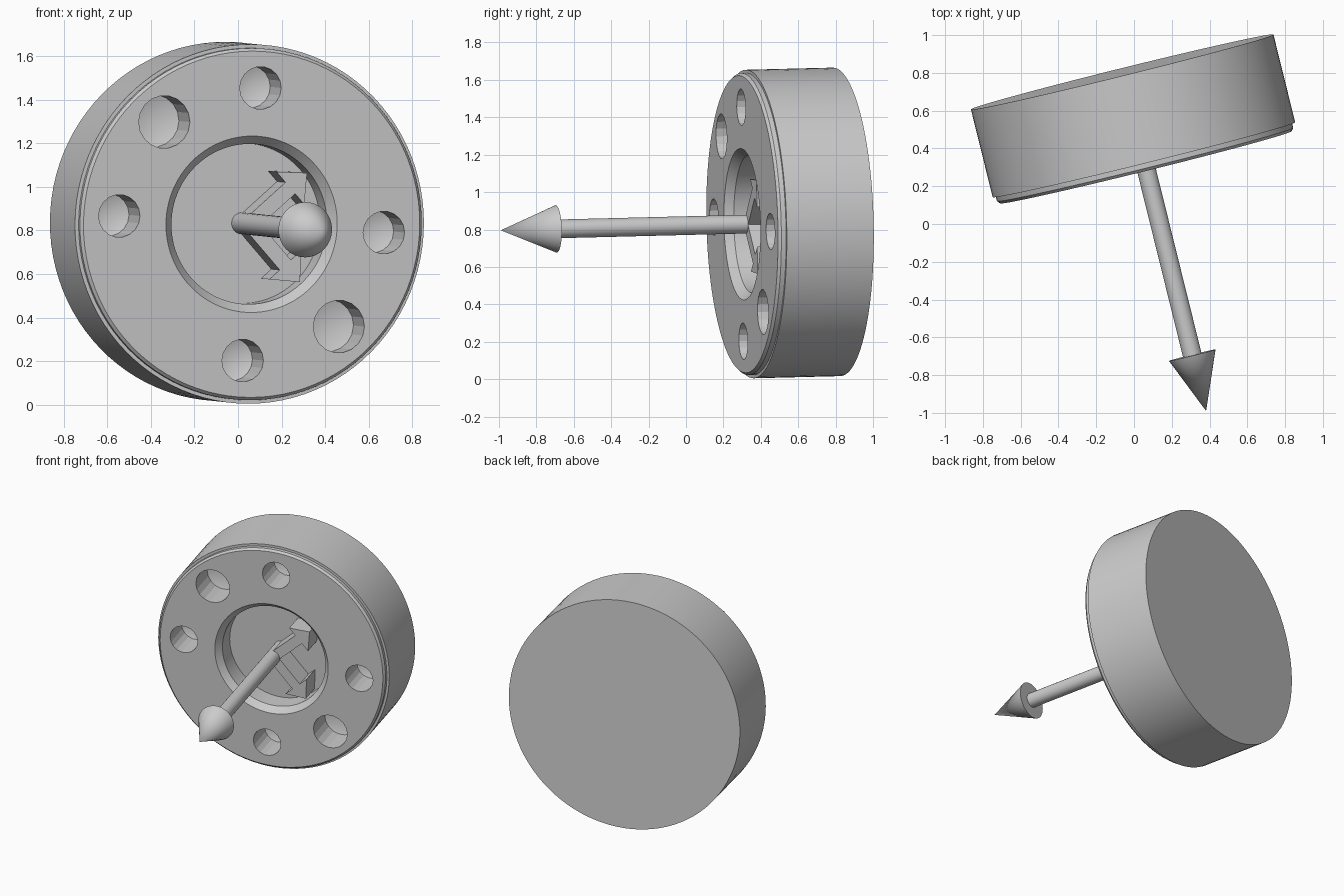
import bpy, bmesh, math
from mathutils import Matrix, Vector

if "Cube" in bpy.data.objects:
    bpy.data.objects.remove(bpy.data.objects["Cube"])

# Local frame: z runs along the wheel axis (from back face to front), y is up
YAW, TILT, ROLL = math.radians(13.9), math.radians(1.4), math.radians(-3.5)
axis = Vector((math.sin(YAW) * math.cos(TILT), -math.cos(YAW) * math.cos(TILT), -math.sin(TILT)))
side = Vector((math.cos(YAW), math.sin(YAW), 0))
up = axis.cross(side)
FRAME = Matrix((side, up, axis)).transposed().to_4x4()
FRAME.translation = (-0.0625, 0.805, 0.841)
FLOOR = 0.34
FACE = 0.52


def finish(bm, name):
    bmesh.ops.recalc_face_normals(bm, faces=bm.faces[:])
    mesh = bpy.data.meshes.new(name)
    bm.to_mesh(mesh)
    bm.free()
    ob = bpy.data.objects.new(name, mesh)
    bpy.context.collection.objects.link(ob)
    ob.matrix_world = FRAME
    return ob


def lathe(name, profile, sides, x=0.0, y=0.0):
    """Revolve (radius, height) points around the local z axis."""
    bm = bmesh.new()
    rings = []
    for r, h in profile:
        if r == 0:
            rings.append([bm.verts.new((x, y, h))] * sides)
        else:
            rings.append([bm.verts.new((x + r * math.cos(2 * math.pi * i / sides),
                                        y + r * math.sin(2 * math.pi * i / sides), h))
                          for i in range(sides)])
    for a, b in zip(rings, rings[1:]):
        for i in range(sides):
            j = (i + 1) % sides
            loop = list(dict.fromkeys((a[i], a[j], b[j], b[i])))
            bm.faces.new(loop)
    return finish(bm, name)


def smooth(ob, degrees):
    bpy.ops.object.select_all(action='DESELECT')
    ob.select_set(True)
    bpy.context.view_layer.objects.active = ob
    bpy.ops.object.shade_smooth_by_angle(angle=math.radians(degrees))


# Wheel body with stepped front lip and chamfered central recess
body = lathe("wheel_body", [
    (0, 0), (0.825, 0), (0.825, 0.479), (0.808, 0.479), (0.808, 0.505),
    (0.795, FACE), (0.405, FACE), (0.368, 0.475), (0.368, FLOOR), (0, FLOOR)], 96)

# Six drilled holes: two large on one diagonal, four small
for degrees, radius in ((0, 0.098), (90, 0.098), (135, 0.121),
                        (180, 0.098), (270, 0.098), (315, 0.121)):
    a = math.radians(degrees) + ROLL
    cutter = lathe("hole_cutter", [(0, FACE - 0.25), (radius, FACE - 0.21),
                                   (radius, FACE + 0.1), (0, FACE + 0.1)],
                   18, 0.627 * math.cos(a), 0.627 * math.sin(a))
    cutter.hide_render = True
    mod = body.modifiers.new("hole", 'BOOLEAN')
    mod.operation = 'DIFFERENCE'
    mod.solver = 'EXACT'
    mod.object = cutter
    bpy.context.view_layer.objects.active = body
    bpy.ops.object.modifier_apply(modifier=mod.name)
    bpy.data.objects.remove(cutter, do_unlink=True)
smooth(body, 12)

# Long axle arrow: round shaft and cone head
shaft = lathe("axle_shaft", [(0, FLOOR), (0.05, FLOOR), (0.05, 1.56), (0, 1.56)], 32)
smooth(shaft, 30)
head = lathe("axle_arrowhead", [(0, 1.545), (0.127, 1.545), (0, 1.85)], 32)
smooth(head, 30)


# Two flat arrows standing in the recess
def flat_arrow(name, degrees):
    outline = [(0, -0.035), (0.25, -0.035), (0.25, -0.1), (0.355, 0),
               (0.25, 0.1), (0.25, 0.035), (0, 0.035)]
    bm = bmesh.new()
    base = bm.faces.new([bm.verts.new((x, y, FLOOR)) for x, y in outline])
    top = bmesh.ops.extrude_face_region(bm, geom=[base])["geom"]
    bmesh.ops.translate(bm, verts=[v for v in top if isinstance(v, bmesh.types.BMVert)],
                        vec=(0, 0, 0.16))
    if not base.is_valid or len(bm.faces) < 9:
        bm.faces.new([v for v in bm.verts if v.co.z < FLOOR + 0.01])
    bmesh.ops.rotate(bm, verts=bm.verts[:], cent=(0, 0, 0),
                     matrix=Matrix.Rotation(math.radians(degrees) + ROLL, 3, 'Z'))
    return finish(bm, name)


flat_arrow("upper_flat_arrow", 45)
flat_arrow("lower_flat_arrow", -45)
